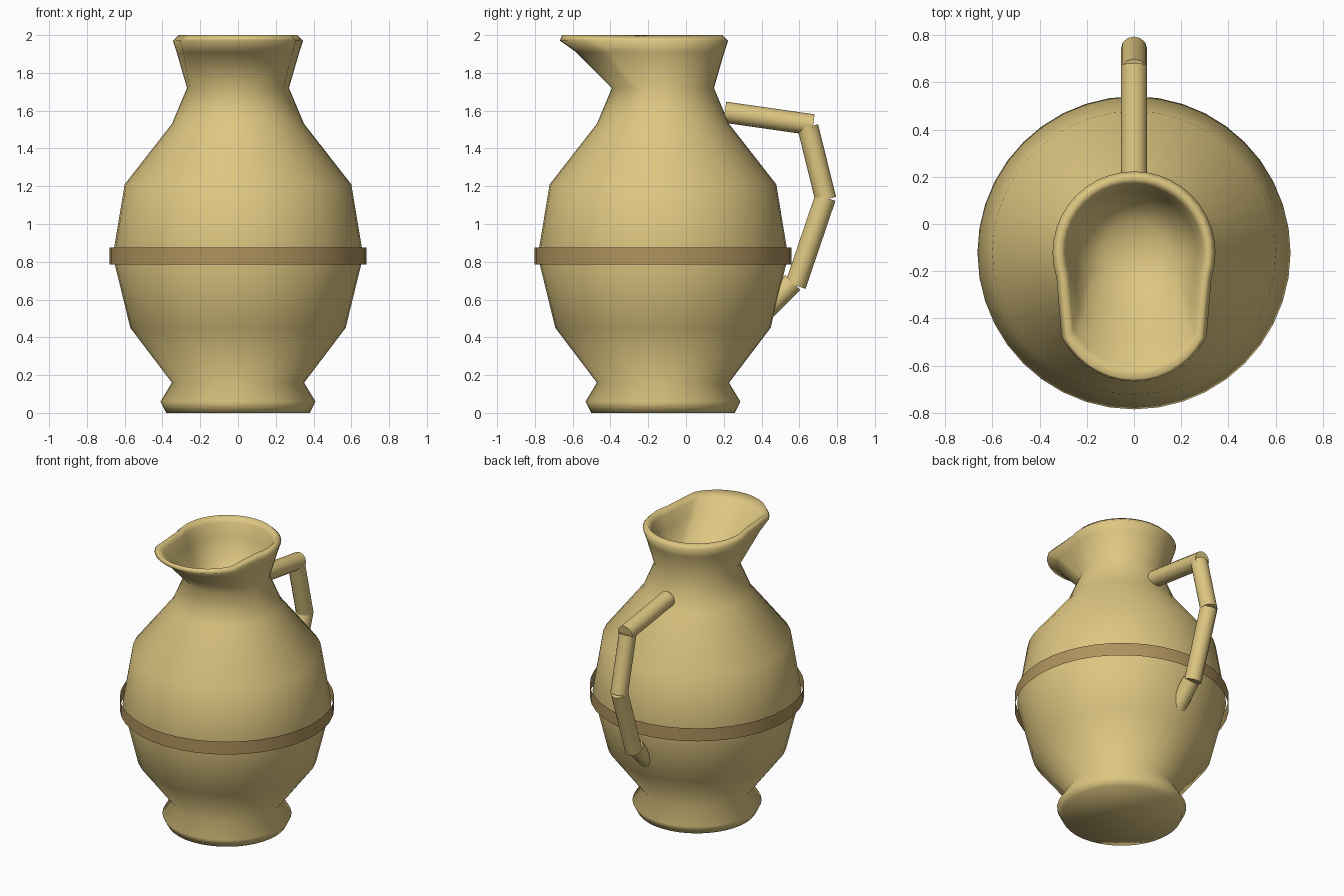
import bpy, bmesh
from math import sin, cos, pi
from mathutils import Vector

if "Cube" in bpy.data.objects:
    bpy.data.objects.remove(bpy.data.objects["Cube"])

AXIS_Y = -0.122   # the pot's axis sits forward of centre to balance the handle
SEGMENTS = 40


def material(name, rgb):
    mat = bpy.data.materials.new(name)
    mat.use_nodes = True
    mat.diffuse_color = (*rgb, 1)
    mat.node_tree.nodes["Principled BSDF"].inputs["Base Color"].default_value = (*rgb, 1)
    return mat


clay = material("sandy clay", (0.73, 0.57, 0.22))
brown = material("brown clay", (0.43, 0.29, 0.11))


def finish(name, bm, mat):
    bmesh.ops.recalc_face_normals(bm, faces=bm.faces)
    mesh = bpy.data.meshes.new(name)
    bm.to_mesh(mesh)
    bm.free()
    mesh.materials.append(mat)
    obj = bpy.data.objects.new(name, mesh)
    bpy.context.collection.objects.link(obj)
    return obj


def lathe(name, profile, mat, capped=True):
    """Spin (radius, height, spout pull) rows; the pull drags the front forward."""
    bm = bmesh.new()
    rings = []
    for radius, z, pull in profile:
        ring = []
        for i in range(SEGMENTS):
            a = 2 * pi * i / SEGMENTS
            spout = pull if sin(a) < -0.38 else 0
            ring.append(bm.verts.new((radius * cos(a), AXIS_Y + radius * sin(a) - spout, z)))
        rings.append(ring)
    for low, high in zip(rings, rings[1:]):
        for i in range(SEGMENTS):
            j = (i + 1) % SEGMENTS
            bm.faces.new((low[i], low[j], high[j], high[i]))
    if capped:
        bm.faces.new(rings[0])
        bm.faces.new(rings[-1])
    obj = finish(name, bm, mat)
    obj.data.shade_smooth()
    return obj


# Foot, belly, neck, pulled spout and the hollow of the mouth
lathe("pitcher_body", [
    (0.38, 0, 0), (0.41, 0.06, 0), (0.35, 0.16, 0), (0.57, 0.45, 0),
    (0.663, 0.83, 0), (0.60, 1.21, 0), (0.35, 1.53, 0), (0.27, 1.72, 0),
    (0.325, 1.91, 0.135), (0.345, 1.97, 0.2), (0.315, 2.0, 0.22),
    (0.29, 1.96, 0.19), (0.265, 1.88, 0.12), (0.22, 1.73, 0),
    (0.13, 1.66, 0), (0.03, 1.64, 0),
], clay)

# Thin open hoop around the belly
lathe("belly_band", [(0.68, 0.785, 0), (0.68, 0.875, 0)], brown, capped=False)

# Handle made of four straight rods, given as (y, z) ends
rods = {
    "handle_top": ((0.205, 1.592), (0.673, 1.525)),
    "handle_upper": ((0.645, 1.515), (0.74, 1.13)),
    "handle_lower": ((0.738, 1.14), (0.58, 0.675)),
    "handle_foot": ((0.565, 0.69), (0.42, 0.545)),
}
for name, (start, end) in rods.items():
    a, b = Vector((0, *start)), Vector((0, *end))
    bm = bmesh.new()
    bmesh.ops.create_cone(bm, cap_ends=True, segments=12, radius1=0.056,
                          radius2=0.056, depth=(b - a).length)
    turn = (b - a).to_track_quat("Z", "Y").to_matrix().to_4x4()
    bmesh.ops.transform(bm, matrix=turn, verts=bm.verts)
    bmesh.ops.translate(bm, vec=(a + b) / 2, verts=bm.verts)
    rod = finish(name, bm, clay)
    for face in rod.data.polygons:
        face.use_smooth = len(face.vertices) == 4
